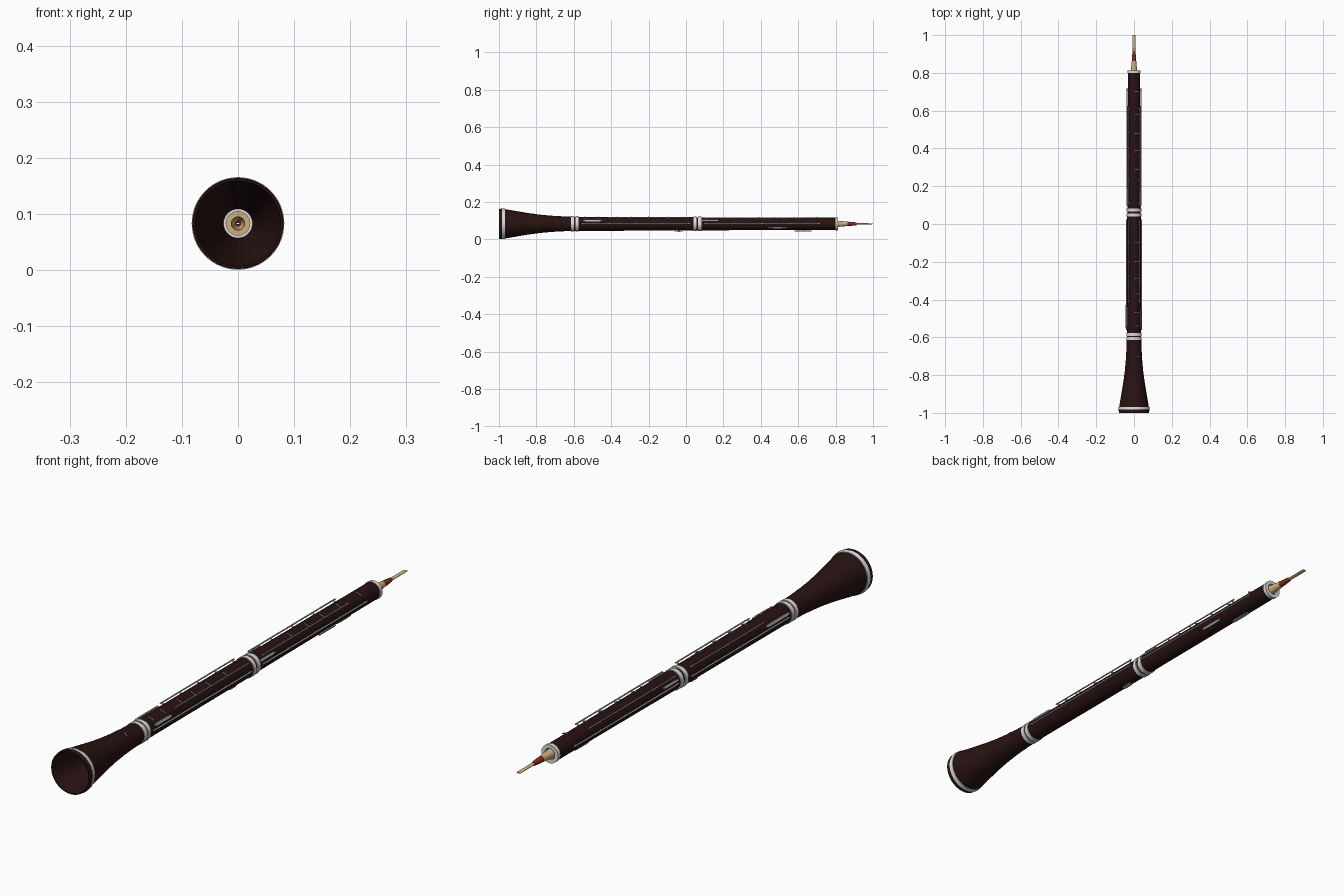
import bpy, math
from mathutils import Vector

if "Cube" in bpy.data.objects:
    bpy.data.objects.remove(bpy.data.objects["Cube"])

ZC = 0.083  # height of the instrument axis


def material(name, r, g, b, metal=False):
    m = bpy.data.materials.new(name)
    m.diffuse_color = (r, g, b, 1)
    m.use_nodes = True
    m.node_tree.nodes["Principled BSDF"].inputs["Base Color"].default_value = m.diffuse_color
    return m


WOOD = material("dark wood", 0.022, 0.006, 0.006)
SILVER = material("silver", 0.72, 0.72, 0.71)
KEY = material("key metal", 0.40, 0.42, 0.42)
CORK = material("cork", 0.62, 0.43, 0.20)
THREAD = material("red thread", 0.25, 0.025, 0.012)
REED = material("reed cane", 0.62, 0.47, 0.24)


def finish(name, verts, faces, mat, angle=35):
    me = bpy.data.meshes.new(name)
    me.from_pydata(verts, [], faces)
    me.materials.append(mat)
    ob = bpy.data.objects.new(name, me)
    bpy.context.collection.objects.link(ob)
    bpy.ops.object.select_all(action='DESELECT')
    ob.select_set(True)
    bpy.context.view_layer.objects.active = ob
    bpy.ops.object.mode_set(mode='EDIT')
    bpy.ops.mesh.select_all(action='SELECT')
    bpy.ops.mesh.normals_make_consistent(inside=False)
    bpy.ops.object.mode_set(mode='OBJECT')
    bpy.ops.object.shade_smooth_by_angle(angle=math.radians(angle))
    return ob


def lathe(name, profile, mat, n=64, flat=None):
    """Turn a closed (y, radius) loop about the long axis."""
    k = len(profile)
    verts = []
    for i in range(n):
        a = 2 * math.pi * i / n
        verts += [(r * math.cos(a), y, ZC + r * math.sin(a)) for y, r in profile]
    faces = [(i * k + j, i * k + (j + 1) % k,
              (i + 1) % n * k + (j + 1) % k, (i + 1) % n * k + j)
             for i in range(n) for j in range(k)]
    return finish(name, verts, faces, mat)


def tube(name, y0, y1, r0, r1, bore, mat):
    return lathe(name, [(y0, r0), (y1, r1), (y1, bore), (y0, bore)], mat)


def rod(name, p, q, r, mat=KEY, n=12):
    """Round bar between two points."""
    p, q = Vector(p), Vector(q)
    rot = (q - p).to_track_quat('Z', 'Y')
    verts = []
    for c in (p, q):
        for i in range(n):
            a = 2 * math.pi * i / n
            verts.append(c + rot @ Vector((r * math.cos(a), r * math.sin(a), 0)))
    faces = [(i, (i + 1) % n, n + (i + 1) % n, n + i) for i in range(n)]
    faces += [tuple(range(n)), tuple(range(n, 2 * n))]
    return finish(name, verts, faces, mat)


def around(angle, r, y):
    """Point at an angle (degrees from +x) and radius round the axis."""
    a = math.radians(angle)
    return (r * math.cos(a), y, ZC + r * math.sin(a))


def plate(name, angle, r, y, width, length, thick=0.004):
    """Rounded touch plate lying tangent to the body."""
    n = 20
    a = math.radians(angle)
    out = Vector((math.cos(a), 0, math.sin(a)))
    side = Vector((-math.sin(a), 0, math.cos(a)))
    c = Vector(around(angle, r, y))
    verts = []
    for h in (-thick / 2, thick / 2):
        for i in range(n):
            t = 2 * math.pi * i / n
            u = math.copysign(abs(math.cos(t)) ** 0.5, math.cos(t)) * length / 2
            v = math.copysign(abs(math.sin(t)) ** 0.5, math.sin(t)) * width / 2
            verts.append(c + out * h + side * v + Vector((0, u, 0)))
    faces = [(i, (i + 1) % n, n + (i + 1) % n, n + i) for i in range(n)]
    faces += [tuple(range(n)), tuple(range(n, 2 * n))]
    return finish(name, verts, faces, KEY)


# Wooden bell, flared and hollow
outer = [(-0.60, 0.038), (-0.66, 0.040), (-0.72, 0.0435), (-0.78, 0.049),
         (-0.84, 0.057), (-0.90, 0.067), (-0.95, 0.0755), (-0.985, 0.081), (-1.0, 0.080)]
inner = [(-1.0, 0.076), (-0.95, 0.068), (-0.90, 0.060), (-0.84, 0.050),
         (-0.78, 0.043), (-0.72, 0.037), (-0.66, 0.032), (-0.60, 0.024)]
lathe("bell", outer + inner, WOOD)
lathe("bell_rim_band", [(-0.983, 0.080), (-0.983, 0.0825), (-0.968, 0.0805), (-0.968, 0.077)], SILVER)

# Lower and upper joints
tube("lower_joint", -0.60, 0.055, 0.0375, 0.0365, 0.022, WOOD)
tube("upper_joint", 0.055, 0.80, 0.0350, 0.0325, 0.021, WOOD)

# Silver bands at the joints
for i, (y, r, w) in enumerate([(-0.606, 0.0405, 0.016), (-0.584, 0.0405, 0.016),
                               (0.048, 0.0395, 0.016), (0.074, 0.0385, 0.018),
                               (0.806, 0.0345, 0.014)]):
    tube("joint_band_%d" % i, y - w / 2, y + w / 2, r, r, 0.021, SILVER)

# Reed: cork, thread winding and flattened cane blade
lathe("staple_cork", [(0.79, 0.0215), (0.81, 0.0165), (0.863, 0.012), (0.863, 0.004), (0.79, 0.012)], CORK, 32)
lathe("thread_winding", [(0.855, 0.0115), (0.885, 0.0105), (0.912, 0.0075), (0.912, 0.003), (0.855, 0.003)], THREAD, 32)
blade = lathe("reed_blade", [(0.905, 0.0065), (0.95, 0.0075), (0.995, 0.0085), (1.0, 0.008), (1.0, 0.003), (0.905, 0.003)], REED, 32)
for v in blade.data.vertices:  # flatten towards the tip
    t = (v.co.y - 0.905) / 0.095
    v.co.z = ZC + (v.co.z - ZC) * (0.75 - 0.5 * t)

# Long key rods and posts on both sides of each joint
for joint, y0, y1, r in (("lower", -0.56, 0.025, 0.0375), ("upper", 0.095, 0.72, 0.0345)):
    for side, flip in (("right", 1), ("left", -1)):
        def ang(a):
            return a if flip > 0 else 180 - a
        rod("%s_%s_side_rod" % (joint, side), around(ang(3), r + 0.003, y0),
            around(ang(3), r + 0.003, y1), 0.003)
        a, b = (-0.42, 0.02) if joint == "lower" else (0.10, 0.62)
        rod("%s_%s_top_rod" % (joint, side), around(ang(47), r + 0.007, a),
            around(ang(47), r + 0.007, b), 0.0027)
        for i in range(5):
            t = a + 0.01 + (b - a - 0.02) * i / 4
            rod("%s_%s_post_%d" % (joint, side, i), around(ang(47), r - 0.003, t),
                around(ang(47), r + 0.009, t), 0.003)
            t = y0 + 0.01 + (y1 - y0 - 0.02) * i / 4
            rod("%s_%s_side_post_%d" % (joint, side, i), around(ang(3), r - 0.004, t),
                around(ang(3), r + 0.006, t), 0.0035)

# Key arms reaching over the top of the body
for i, y in enumerate([-0.54, -0.47, -0.37, -0.29, -0.20, -0.10, 0.29, 0.39, 0.48, 0.58, 0.70]):
    r = 0.038 if y < 0 else 0.035
    rod("key_arm_%d" % i, around(47, r + 0.002, y), around(68, r, y), 0.0022)
    rod("key_arm_tip_%d" % i, around(68, r, y), around(85, r - 0.001, y), 0.0022)

# Touch plates for the fingers and thumbs
plate("right_little_finger_key", 25, 0.0415, -0.50, 0.012, 0.10)
plate("left_little_finger_key", 155, 0.0440, -0.49, 0.012, 0.14)
plate("right_trill_key", 28, 0.0390, 0.125, 0.010, 0.09)
plate("left_trill_key", 155, 0.0390, 0.14, 0.010, 0.09)
plate("upper_side_key", -35, 0.0370, 0.49, 0.010, 0.10)
plate("thumb_octave_key", -90, 0.0390, 0.625, 0.014, 0.09)
plate("thumb_rest", -90, 0.0430, -0.04, 0.016, 0.045)
rod("thumb_octave_post", around(-90, 0.028, 0.625), around(-90, 0.038, 0.625), 0.003)
rod("thumb_rest_post", around(-90, 0.033, -0.04), around(-90, 0.042, -0.04), 0.004)
rod("bell_key_arm", around(50, 0.042, -0.70), around(70, 0.043, -0.70), 0.0022)
